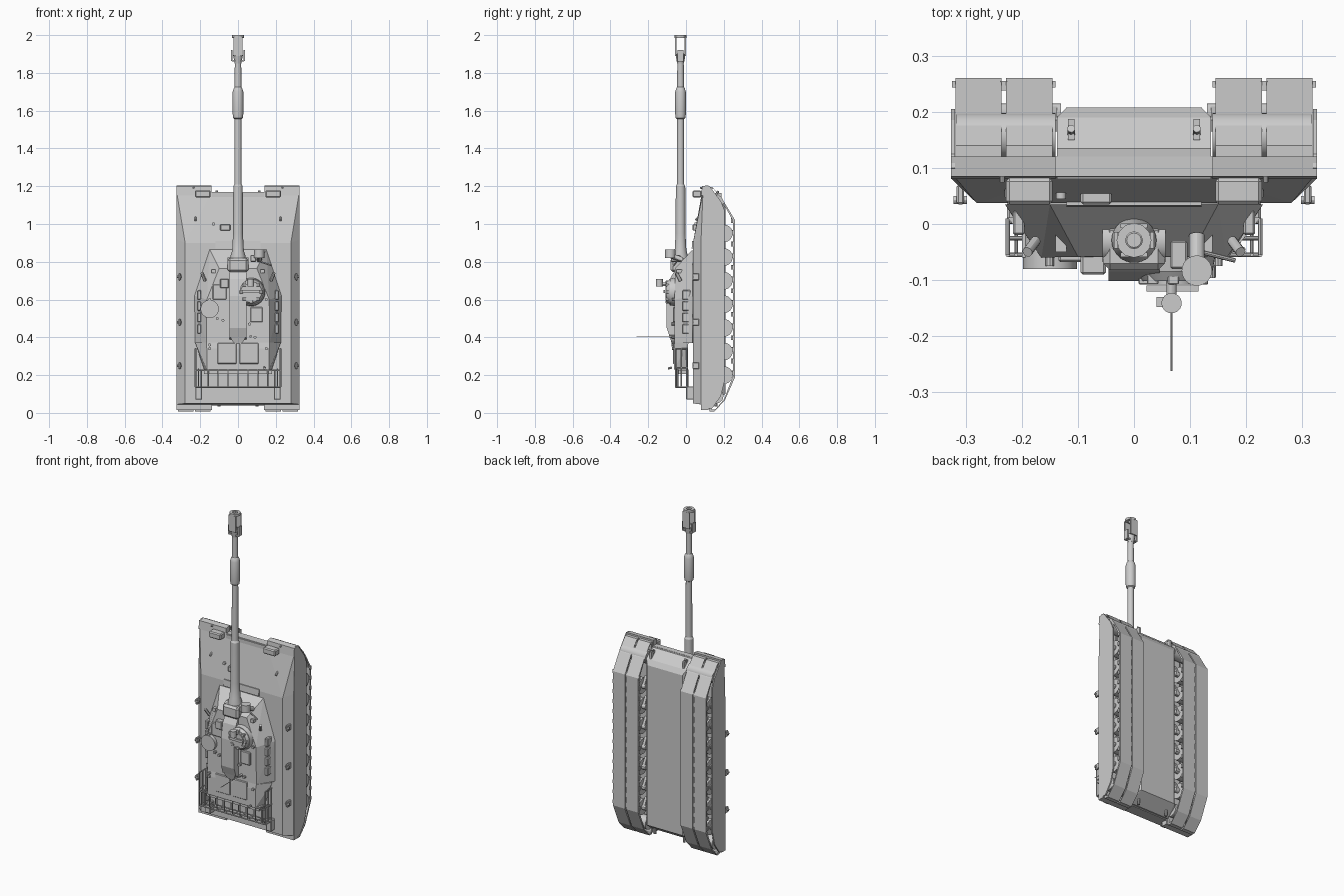
import bpy, bmesh, math
from mathutils import Matrix, Vector

if "Cube" in bpy.data.objects:
    bpy.data.objects.remove(bpy.data.objects["Cube"])


def finish(name, bm, smooth=True, bevel=0):
    bmesh.ops.recalc_face_normals(bm, faces=bm.faces[:])
    me = bpy.data.meshes.new(name)
    bm.to_mesh(me)
    bm.free()
    ob = bpy.data.objects.new(name, me)
    bpy.context.collection.objects.link(ob)
    if bevel:
        m = ob.modifiers.new("bevel", 'BEVEL')
        m.width, m.segments = bevel, 1
    if smooth:
        bpy.ops.object.select_all(action='DESELECT')
        ob.select_set(True)
        bpy.context.view_layer.objects.active = ob
        bpy.ops.object.shade_smooth_by_angle(angle=math.radians(30))
    return ob


def box(name, x, y, z, bevel=0):
    """Box from (min, max) ranges."""
    bm = bmesh.new()
    c = [(a + b) / 2 for a, b in (x, y, z)]
    s = [abs(b - a) for a, b in (x, y, z)]
    bmesh.ops.create_cube(bm, size=1, matrix=Matrix.Translation(c) @ Matrix.Diagonal((*s, 1)))
    return finish(name, bm, False, bevel)


def rod(name, a, b, r, r2=None, n=24):
    """Cylinder or cone between two points."""
    a, b = Vector(a), Vector(b)
    bm = bmesh.new()
    rot = (b - a).to_track_quat('Z', 'Y').to_matrix().to_4x4()
    bmesh.ops.create_cone(bm, cap_ends=True, segments=n, radius1=r, radius2=r if r2 is None else r2,
                          depth=(b - a).length, matrix=Matrix.Translation((a + b) / 2) @ rot)
    return finish(name, bm)


def hull(name, pts):
    """Faceted armour body: convex hull of points mirrored in x."""
    bm = bmesh.new()
    for x, y, z in pts:
        bm.verts.new((x, y, z))
        bm.verts.new((-x, y, z))
    bmesh.ops.convex_hull(bm, input=bm.verts[:])
    bmesh.ops.dissolve_limit(bm, angle_limit=0.02, verts=bm.verts[:], edges=bm.edges[:])
    return finish(name, bm, False)


def prism(name, prof, x0, x1):
    """(y, z) profile extruded along x."""
    bm = bmesh.new()
    f = bm.faces.new([bm.verts.new((x0, y, z)) for y, z in prof])
    r = bmesh.ops.extrude_face_region(bm, geom=[f])
    bmesh.ops.translate(bm, vec=(x1 - x0, 0, 0),
                        verts=[v for v in r['geom'] if isinstance(v, bmesh.types.BMVert)])
    return finish(name, bm, False)


def lathe(name, prof, cy, n=32):
    """(radius, z) profile turned about a vertical axis at y = cy."""
    bm = bmesh.new()
    vs = [bm.verts.new((r, cy, z)) for r, z in prof]
    es = [bm.edges.new(p) for p in zip(vs, vs[1:])]
    bmesh.ops.spin(bm, geom=vs + es, cent=(0, cy, 0), axis=(0, 0, 1), angle=2 * math.pi, steps=n)
    bmesh.ops.remove_doubles(bm, verts=bm.verts[:], dist=1e-5)
    return finish(name, bm)


def band(name, path, x0, x1):
    """Closed track band following a (y, z) loop."""
    cy, cz = 0.19, 0.6
    bm = bmesh.new()
    inner = [(cy + (y - cy) * 0.85, cz + (z - cz) * 0.982) for y, z in path]
    rings = [[bm.verts.new((x, y, z)) for y, z in p]
             for p, x in ((path, x0), (path, x1), (inner, x1), (inner, x0))]
    n = len(path)
    for k in range(4):
        for i in range(n):
            j = (i + 1) % n
            q = rings[(k + 1) % 4]
            bm.faces.new((rings[k][i], rings[k][j], q[j], q[i]))
    return finish(name, bm, False)


# Hull: wide upper body and narrow lower tub
hull("upper_hull", [(.28, .037, .05), (.28, .037, .90), (.325, .08, .045), (.325, .08, .92),
                    (.325, .09, 1.17), (.137, .085, 1.17), (.325, .12, .04), (.325, .12, 1.17)])
hull("lower_hull", [(.137, .08, 1.165), (.137, .135, 1.17), (.137, .19, 1.12), (.12, .208, 1.09),
                    (.137, .19, .09), (.12, .208, .10), (.137, .08, .045), (.137, .13, .045)])

# Running gear and skirts
track = [(.26, 1.02), (.26, .19), (.205, .065), (.15, .008), (.125, .008), (.115, .06),
         (.115, 1.13), (.12, 1.195), (.14, 1.195), (.2, 1.12)]
skirt = [(.08, .045), (.08, .92), (.09, 1.17), (.1, 1.205), (.125, 1.2), (.185, 1.12), (.205, 1.07),
         (.205, .17), (.185, .09), (.14, .025), (.1, .02)]
for s, side in ((1, "right"), (-1, "left")):
    band(side + "_track_inner", track, s * .145, s * .228)
    band(side + "_track_outer", track, s * .236, s * .318)
    prism(side + "_skirt", skirt, s * .319, s * .326)
    prism(side + "_front_fender", [(.08, 1.15), (.085, 1.2), (.12, 1.205), (.12, 1.15)], s * .14, s * .326)
    box(side + "_rear_mudguard", (s * .137, s * .326), (.08, .12), (.015, .05))
    for i in range(7):
        z = .20 + i * .125
        for a, b in ((.155, .222), (.242, .312)):
            rod(side + "_road_wheel", (s * a, .2, z), (s * b, .2, z), .047)
        rod(side + "_axle", (s * .13, .2, z), (s * .317, .2, z), .015, n=12)
        prism(side + "_swing_arm", [(.165, z + .05), (.185, z + .06), (.215, z), (.195, z - .015)],
              s * .137, s * .152)
    for y, z, r in ((.158, 1.115, .04), (.158, .09, .04)):
        rod(side + "_end_wheel", (s * .14, y, z), (s * .316, y, z), r)
    # link guides in the slot between the bands
    for i in range(14):
        z = .2 + i * .062
        box(side + "_track_guide", (s * .226, s * .238), (.238, .255), (z, z + .025))
        for x in (.144, .32):
            box(side + "_link_end", (s * x - .004, s * x + .004), (.243, .255), (z, z + .022))
    # hull fittings
    box(side + "_headlight", (s * .145, s * .228), (.035, .082), (1.14, 1.178), .006)
    for z in (.72, .48, .25):
        box(side + "_lift_lug", (s * .303, s * .316), (.035, .07), (z - .018, z + .018), .003)
        rod(side + "_lug_pin", (s * .298, .043, z), (s * .322, .043, z), .007, n=12)
    rod(side + "_nose_hook", (s * .112, .155, 1.13), (s * .112, .17, 1.175), .007, n=10)
    box(side + "_nose_hook_plate", (s * .106, s * .118), (.15, .187), (1.12, 1.165))
    rod(side + "_tail_hook", (s * .1, .16, .035), (s * .1, .16, .07), .008, n=10)
    rod(side + "_glacis_peg", (s * .225, .05, 1.02), (s * .225, .07, 1.04), .006, n=10)
    rod(side + "_fender_peg", (s * .235, .075, 1.19), (s * .235, .1, 1.195), .005, n=10)

box("driver_periscope", (-.095, -.04), (.035, .065), (.965, .998), .004)
rod("glacis_cap", (-.13, .066, 1.0), (-.13, .045, 1.0), .009)
prism("engine_grille", [(.03, .87), (.04, .87), (.04, .91), (.033, .91)], -.12, .12)
rod("turret_ring", (0, .045, .58), (0, .03, .58), .21, n=48)

# Turret: main body and rear bustle
hull("turret_body", [(.15, .035, .865), (.23, .035, .62), (.227, .035, .37), (.1, -.058, .765),
                     (.165, -.06, .6), (.168, -.06, .37)])
hull("turret_bustle", [(.226, .012, .372), (.168, -.06, .372), (.18, .01, .23), (.165, -.064, .23),
                       (.165, -.064, .34)])
prism("gun_housing", [(-.05, .77), (-.085, .71), (-.102, .62), (-.102, .45), (-.085, .40), (-.055, .385)],
      -.045, .045)
rod("housing_end", (0, -.05, .41), (0, -.085, .40), .037)
for s in (-1, 1):
    box("bustle_hatch", sorted((s * .008, s * .108)), (-.068, -.055), (.26, .37), .003)
    for i in range(4):
        box("side_stowage", (s * .195, s * .216), (-.02, .025), (.42 + i * .06, .47 + i * .06), .004)
    rod("smoke_launcher", (s * .175, -.03, .70), (s * .19, -.05, .74), .009, n=12)
    box("turret_bracket", (s * .12, s * .14), (-.05, -.02), (.74, .76))
    for z in (.34, .60):
        rod("turret_lift_eye", (s * .15, -.05, z), (s * .15, -.075, z), .008, n=10)

# Mantlet and gun
box("mantlet", (-.055, .055), (-.082, 0), (.745, .82), .012)
rod("mantlet_trunnion", (-.056, -.03, .785), (.056, -.03, .785), .038)
lathe("gun_barrel", [(0, .78), (.04, .78), (.04, .83), (.031, .86), (.026, .95), (.025, 1.2), (.019, 1.21),
                     (.018, 1.555), (.025, 1.56), (.028, 1.58), (.028, 1.70), (.022, 1.72), (.018, 1.725),
                     (.017, 1.855), (.0, 1.855)], -.029)
# Muzzle brake: cone base, open frame and end ring
lathe("brake_base", [(0, 1.85), (.018, 1.85), (.026, 1.895), (.013, 1.905), (0, 1.905)], -.029, 12)
lathe("brake_end_ring", [(.015, 1.985), (.031, 1.985), (.031, 2.0), (.015, 2.0), (.015, 1.985)], -.029, 12)
for s in (-1, 1):
    box("brake_plate", (-.024, .024), (-.029 + s * .022, -.029 + s * .03), (1.89, 1.99))
    prism("brake_fin", [(-.044, 1.86), (-.014, 1.86), (-.014, 1.868), (-.044, 1.868)], s * .015, s * .033)
    box("brake_fin_tip", (s * .029, s * .036), (-.044, -.014), (1.862, 1.92))

# Commander cupola with sight, hatches and drum
cx, cz = .07, .64
rod("cupola_base", (cx, -.05, cz), (cx, -.085, cz), .076, .07, 40)
rod("cupola_ring", (cx, -.085, cz), (cx, -.102, cz), .066, .055, 40)
rod("cupola_hatch", (cx, -.1, cz), (cx, -.108, cz), .04)
for i in range(8):
    a = i * math.tau / 8
    px, pz = cx + .052 * math.cos(a), cz + .052 * math.sin(a)
    box("cupola_periscope", (px - .01, px + .01), (-.108, -.085), (pz - .008, pz + .008), .002)
box("weapon_mount", (.022, .115), (-.12, -.11), (.635, .65))
rod("weapon_post", (.067, -.10, .68), (.067, -.14, .68), .009, n=12)
rod("remote_sight", (.067, -.141, .67), (.067, -.141, .71), .018)
box("sight_side_box", (.04, .055), (-.148, -.13), (.68, .70))
box("loader_hatch", (.065, .13), (-.07, -.055), (.48, .56), .004)
rod("round_drum", (-.15, .0, .55), (-.15, -.08, .55), .048, n=32)
box("drum_bracket", (-.2, -.1), (-.06, .02), (.53, .57))
box("roof_hatch", (-.135, -.06), (-.068, -.055), (.6, .68), .004)
box("roof_box", (-.095, -.05), (-.09, -.055), (.66, .71), .004)
rod("gunner_sight", (.112, -.083, .82), (.112, -.083, .865), .027)
rod("gunner_sight_post", (.112, -.02, .81), (.112, -.085, .835), .014, n=12)
box("sight_box", (.065, .095), (-.08, -.03), (.80, .835), .003)
rod("sight_arm", (.12, -.05, .80), (.18, .055 - .12, .78), .004, n=8)
rod("antenna_base", (.067, -.055, .405), (.067, -.09, .405), .007, n=12)
rod("antenna", (.067, -.08, .405), (.067, -.262, .405), .0018, n=8)
for x, z in ((-.11, .50), (-.08, .49), (.09, .40), (-.15, .36), (.06, .47)):
    rod("roof_peg", (x, -.055, z), (x, -.078, z), .008, n=10)

# Rear stowage basket of thin tubes
for y in (-.055, -.025, .005):
    for z in (.137, .225):
        rod("basket_rail", (-.225, y, z), (.225, y, z), .004, n=8)
    for s in (-1, 1):
        rod("basket_side_rail", (s * .225, y, .137), (s * .225, y, .34), .004, n=8)
for i in range(9):
    x = -.21 + i * .0525
    rod("basket_post", (x, -.055, .137), (x, .005, .137), .003, n=8)
    rod("basket_top_bar", (x, -.055, .137), (x, -.055, .235), .003, n=8)
    rod("basket_floor_bar", (x, .005, .137), (x, .005, .235), .003, n=8)
box("basket_back_plate", (-.18, .18), (-.05, .0), (.205, .228))
for s in (-1, 1):
    for z in (.137, .24, .34):
        rod("basket_side_post", (s * .225, -.055, z), (s * .225, .01, z), .004, n=8)
    for y in (-.045, .008):
        rod("rear_frame", (s * .195, y, .07 if y > 0 else .137), (s * .195, y, .23), .004, n=8)
    box("rear_frame_foot", (s * .19, s * .226), (.0, .04), (.07, .14), .004)
rod("rear_lamp", (.14, -.075, .24), (.14, -.095, .235), .006, n=10)
